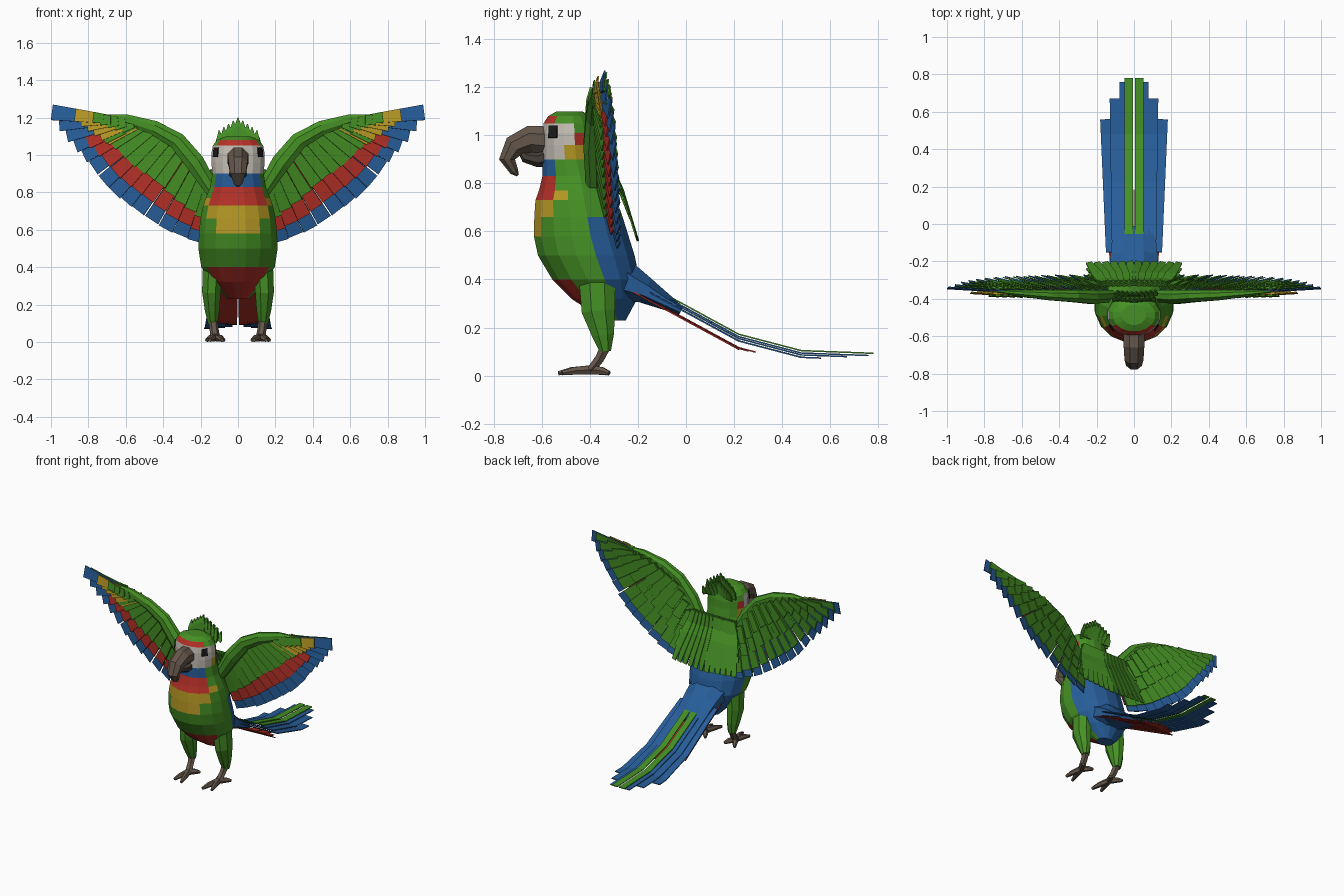
import bpy, bmesh
from math import cos, sin, pi, degrees
from mathutils import Vector

cube = bpy.data.objects.get("Cube")
if cube:
    bpy.data.objects.remove(cube)


def material(name, *rgb):
    m = bpy.data.materials.new(name)
    m.use_nodes = True
    m.diffuse_color = (*rgb, 1)
    m.node_tree.nodes["Principled BSDF"].inputs["Base Color"].default_value = (*rgb, 1)
    return m


GREEN = material("leaf green", .06, .28, .018)
BLUE = material("feather blue", .02, .11, .32)
RED = material("feather red", .45, .03, .02)
YELLOW = material("feather yellow", .48, .32, .018)
WHITE = material("cheek white", .56, .52, .46)
HORN = material("horn brown", .13, .095, .07)
DARK_HORN = material("dark horn", .06, .047, .037)
BLACK = material("eye black", .01, .01, .01)

X, Y, Z = Vector((1, 0, 0)), Vector((0, 1, 0)), Vector((0, 0, 1))


def finish(name, bm, mats, mirror=False):
    bmesh.ops.recalc_face_normals(bm, faces=bm.faces)
    me = bpy.data.meshes.new(name)
    bm.to_mesh(me)
    bm.free()
    for m in mats:
        me.materials.append(m)
    ob = bpy.data.objects.new(name, me)
    bpy.context.collection.objects.link(ob)
    if mirror:
        mod = ob.modifiers.new("mirror", "MIRROR")
        mod.use_mirror_merge = False
    return ob


def loft(bm, rings):
    loops = [[bm.verts.new(p) for p in ring] for ring in rings]
    n = len(loops[0])
    for a, b in zip(loops, loops[1:]):
        for i in range(n):
            j = (i + 1) % n
            bm.faces.new((a[i], a[j], b[j], b[i]))
    bm.faces.new(loops[0])
    bm.faces.new(loops[-1])


def tube(bm, path, radii, side=X, sides=8, axis=None):
    """Loft ellipses along a path; radii are (along side, across side)."""
    pts = [Vector(p) for p in path]
    rings = []
    for i, p in enumerate(pts):
        d = axis or (pts[min(i + 1, len(pts) - 1)] - pts[max(i - 1, 0)]).normalized()
        up = d.cross(side).normalized()
        ang = [2 * pi * (k + .5) / sides for k in range(sides)]
        s = up.cross(d)
        rings.append([p + s * radii[i][0] * sin(a) + up * radii[i][1] * cos(a) for a in ang])
    loft(bm, rings)


def feather(bm, path, widths, normal, thick=.003):
    """Thin flat strip with a half width at each path point."""
    pts = [Vector(p) for p in path]
    rings = []
    for i, p in enumerate(pts):
        d = pts[min(i + 1, len(pts) - 1)] - pts[max(i - 1, 0)]
        s = d.cross(normal).normalized()
        n = s.cross(d).normalized() * thick
        s = s * widths[i]
        rings.append([p + s + n, p - s + n, p - s - n, p + s - n])
    loft(bm, rings)


def along(pts, t):
    u = t * (len(pts) - 1)
    i = min(int(u), len(pts) - 2)
    return Vector(pts[i]).lerp(Vector(pts[i + 1]), u - i)


# Body and head: height, front y, back y, half width
sections = [
    (1.10, -.54, -.43, .065), (1.08, -.575, -.40, .115), (1.05, -.595, -.38, .137),
    (1.01, -.60, -.372, .145), (.96, -.60, -.37, .145), (.90, -.60, -.36, .14),
    (.83, -.60, -.335, .152), (.77, -.615, -.305, .175), (.73, -.63, -.285, .19),
    (.66, -.635, -.26, .205), (.58, -.637, -.235, .213), (.5, -.62, -.21, .216),
    (.4, -.56, -.19, .2), (.32, -.48, -.2, .145), (.23, -.34, -.25, .06)]
bm = bmesh.new()
tube(bm, [(0, (f + b) / 2, z) for z, f, b, w in sections],
     [(w, (b - f) / 2) for z, f, b, w in sections], sides=16, axis=Z)
# Plumage bands: bottom, top, smallest and largest angle from the front, colour slot
bands = [(1.05, 1.08, 0, 50, 2), (.96, 1.05, 0, 95, 4), (.96, 1.01, 100, 120, 2),
         (.9, .96, 0, 70, 4), (.9, .96, 80, 120, 3), (.83, .9, 0, 50, 1),
         (.73, .83, 0, 50, 2), (.73, .77, 60, 70, 3), (.66, .73, 0, 50, 3),
         (.58, .66, 0, 30, 3)]
for f in bm.faces:
    c = f.calc_center_median()
    row = min(range(len(sections) - 1),
              key=lambda i: abs((sections[i][0] + sections[i + 1][0]) / 2 - c.z))
    a, b = sections[row], sections[row + 1]
    mid = (a[1] + a[2] + b[1] + b[2]) / 4
    v = Vector(((mid - c.y) / (a[2] - a[1]), c.x / (2 * a[3])))
    angle = degrees(Vector((1, 0)).angle(v, 0))
    for lo, hi, near, far, slot in bands:
        if lo < c.z < hi and near <= angle <= far:
            f.material_index = slot
    if c.z < .67 and c.y > -.41 + (.67 - c.z) * .25:
        f.material_index = 1
    elif c.z < .38 and c.y < -.34 and angle < 60:
        f.material_index = 2
finish("body", bm, [GREEN, BLUE, RED, YELLOW, WHITE])

# Rump leading into the tail
bm = bmesh.new()
tube(bm, [(0, -.3, .41), (0, -.17, .355), (0, -.02, .27)],
     [(.15, .11), (.135, .06), (.12, .02)])
finish("rump", bm, [BLUE])

# Beak
bm = bmesh.new()
tube(bm, [(0, -.57, .98), (0, -.65, .985), (0, -.715, .955), (0, -.745, .9), (0, -.715, .85), (0, -.70, .833)],
     [(.062, .065), (.06, .06), (.055, .05), (.045, .036), (.025, .02), (.01, .006)])
finish("upper_beak", bm, [HORN])
bm = bmesh.new()
tube(bm, [(0, -.57, .91), (0, -.62, .9), (0, -.67, .91), (0, -.69, .935)],
     [(.05, .045), (.047, .035), (.035, .025), (.02, .012)])
finish("lower_beak", bm, [DARK_HORN])

# Eyes
bm = bmesh.new()
feather(bm, [(.121, -.555, .99), (.117, -.553, 1.04)], [.021, .021], Vector((.83, -.56, 0)))
finish("eyes", bm, [BLACK], True)

# Crest
bm = bmesh.new()
for row in range(2):
    for i in range(-4, 5):
        x = (i + row * .5) * .023
        top = 1.2 - abs(x) * .75 - row * .03
        y = -.42 + row * .03 + abs(x) * .1
        feather(bm, [(x, y, 1.03), (x * 1.05, y + .01, top - .05), (x * 1.1, y + .025, top)],
                [.024, .02, .002], -Y, .005)
finish("crest", bm, [GREEN])

# Wings: feathers fan from the arm line to the tip line
roots = [(.16, -.355, .83), (.3, -.365, 1.06), (.5, -.365, 1.16), (.72, -.36, 1.195)]
tips = [(.23, -.28, .54), (.4, -.28, .61), (.56, -.285, .72), (.69, -.29, .82),
        (.81, -.3, .98), (.91, -.315, 1.1), (.995, -.342, 1.228)]
wing_rows = [  # name, colour, count, first, last, reach, depth offset
    ("flight_feathers", BLUE, 14, 0, 1, 1, 0),
    ("red_coverts", RED, 11, 0, .76, .8, -.01),
    ("front_coverts", GREEN, 11, 0, .74, .56, -.02),
    ("yellow_coverts", YELLOW, 6, .72, 1, .55, -.018),
    ("outer_coverts", GREEN, 5, .76, 1, .2, -.027),
    ("back_feathers", GREEN, 14, 0, 1, .86, .01),
    ("back_coverts", GREEN, 12, 0, .97, .58, .02),
    ("short_coverts", GREEN, 11, 0, .9, .34, .03)]
shingle = Vector((.14, -1, .12))
for name, mat, count, first, last, reach, depth in wing_rows:
    bm = bmesh.new()
    for i in range(count):
        t = first + (last - first) * i / (count - 1)
        a, b = along(roots, t), along(tips, t)
        b = a.lerp(b, reach)
        off = Y * depth
        feather(bm, [a + off, b + off], [.025, .026 + .016 * reach], shingle)
    finish(name, bm, [mat], True)

bm = bmesh.new()
tube(bm, [(.13, -.385, .80), (.23, -.39, .96), (.325, -.385, 1.075), (.45, -.38, 1.145), (.6, -.37, 1.19), (.73, -.36, 1.205)],
     [(.035, .04), (.04, .055), (.035, .05), (.03, .042), (.02, .03), (.008, .014)], side=Y)
finish("wing_arms", bm, [GREEN], True)

# Shoulder feathers over the back
bm = bmesh.new()
for row in range(3):
    for i in range(6):
        x = .02 + i * .04
        drop = row * .09 + i * .004
        feather(bm, [(x * .7, -.33 + row * .012, .92), (x * .9, -.265 - row * .01, .77),
                     (x * 1.1, -.2 - drop * .33, .56 + drop)],
                [.02, .03, .016], Vector((.15, 1, .3)))
finish("shoulder_feathers", bm, [GREEN], True)

# Tail
curve = [(-.25, .415), (.22, .16), (.48, .092), (.8, .08)]


def tail_height(y):
    for (y0, z0), (y1, z1) in zip(curve, curve[1:]):
        if y <= y1:
            return z0 + (z1 - z0) * (y - y0) / (y1 - y0)


tail = [  # name, colour, start x, end x, half width, start y, end y, lift
    ("tail_centre", GREEN, .028, .028, .022, -.08, .78, .012),
    ("tail_inner", BLUE, .05, .053, .024, -.15, .76, .002),
    ("tail_middle", BLUE, .088, .1, .03, -.15, .67, -.006),
    ("tail_outer", BLUE, .122, .153, .028, -.15, .56, -.016),
    ("undertail_inner", RED, .03, .035, .03, -.24, .29, -.044),
    ("undertail_middle", RED, .07, .08, .03, -.24, .26, -.047),
    ("undertail_outer", RED, .1, .12, .03, -.22, .22, -.05)]
for name, mat, x0, x1, w, y0, y1, lift in tail:
    ys = [y0] + [y for y in (.22, .48) if y < y1 - .01] + [y1]
    path = [(x0 + (x1 - x0) * (y - y0) / (y1 - y0), y, tail_height(y) + lift) for y in ys]
    bm = bmesh.new()
    feather(bm, path, [w] * len(path), Z)
    finish(name, bm, [mat], True)

# Legs and feet
bm = bmesh.new()
tube(bm, [(.125, -.37, .45), (.135, -.37, .38), (.142, -.365, .27), (.138, -.345, .17), (.135, -.335, .1)],
     [(.045, .05), (.058, .08), (.054, .075), (.042, .05), (.028, .025)])
finish("thighs", bm, [GREEN], True)
bm = bmesh.new()
tube(bm, [(.135, -.33, .13), (.128, -.36, .07), (.122, -.395, .025)],
     [(.027, .025), (.024, .022), (.026, .02)], sides=6)
for x, y in ((.085, -.53), (.15, -.515), (.075, -.33), (.168, -.32)):
    end = Vector((x, y, .01))
    ankle = Vector((.12, -.395, .024))
    tube(bm, [ankle, ankle.lerp(end, .6) + Z * .004, end],
         [(.02, .022), (.018, .018), (.01, .01)], sides=6)
finish("feet", bm, [HORN], True)
